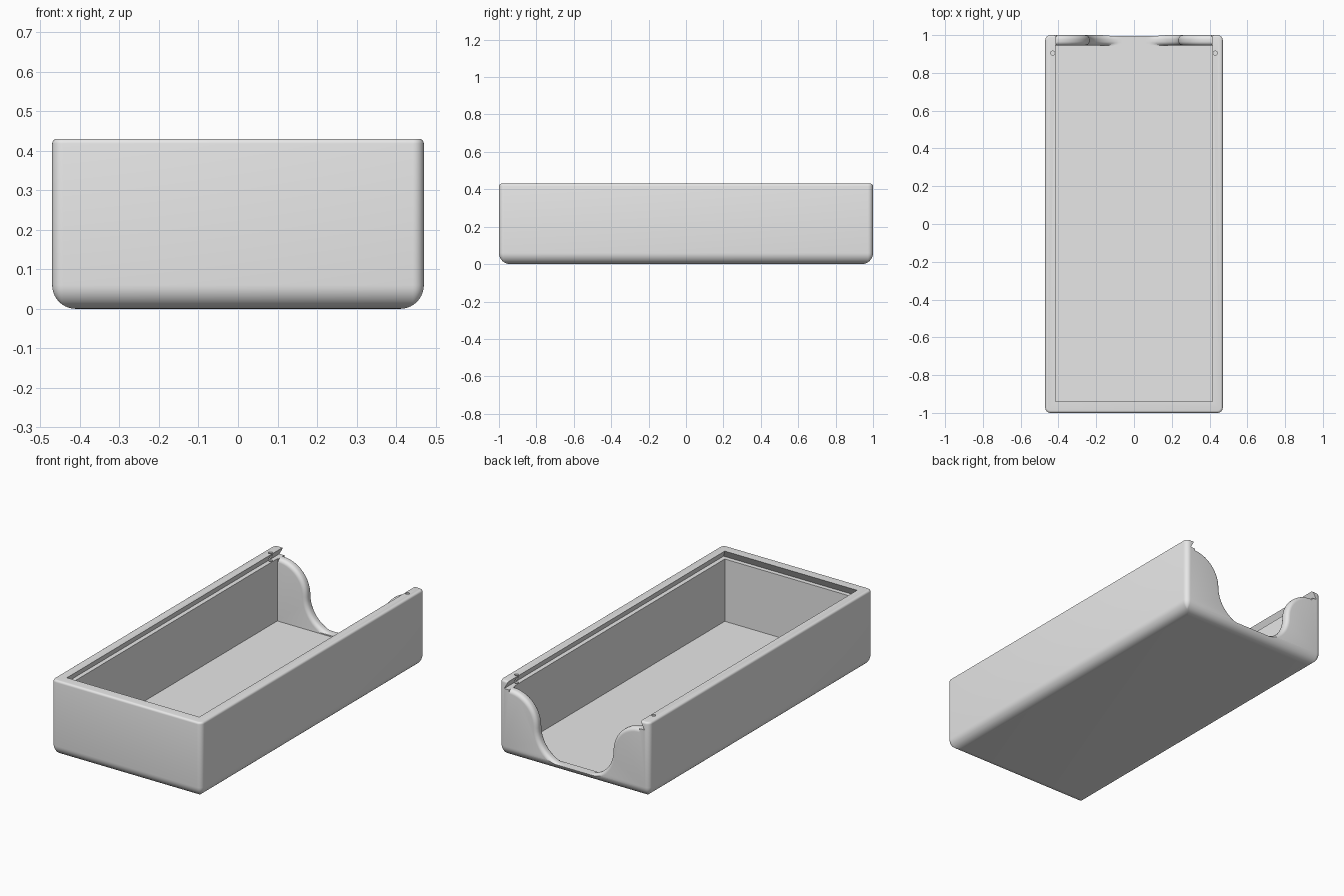
import bpy, bmesh
from math import sin, cos, pi

if "Cube" in bpy.data.objects:
    bpy.data.objects.remove(bpy.data.objects["Cube"], do_unlink=True)

HX, HY, H = 0.47, 1.0, 0.43      # outer half width, half length, height
IX, IY0, IY1 = 0.415, -0.94, 0.945   # cavity
FLOOR, LEDGE, SILL = 0.032, 0.385, 0.038
UNDERCUT = 0.025

grey = bpy.data.materials.new("light_grey")
grey.use_nodes = True
grey.diffuse_color = (0.8, 0.8, 0.8, 1)
grey.node_tree.nodes["Principled BSDF"].inputs["Base Color"].default_value = (0.8, 0.8, 0.8, 1)


def loft(name, rings):
    """Closed solid through equal-length rings of points."""
    bm = bmesh.new()
    loops = [[bm.verts.new(p) for p in ring] for ring in rings]
    n = len(loops[0])
    for a, b in zip(loops, loops[1:]):
        for i in range(n):
            j = (i + 1) % n
            bm.faces.new((a[i], a[j], b[j], b[i]))
    bm.faces.new(loops[0])
    bm.faces.new(loops[-1])
    bmesh.ops.recalc_face_normals(bm, faces=bm.faces)
    mesh = bpy.data.meshes.new(name)
    bm.to_mesh(mesh)
    bm.free()
    obj = bpy.data.objects.new(name, mesh)
    bpy.context.collection.objects.link(obj)
    return obj


def rounded_rect(inset, z, radius=0.028, steps=6):
    r = max(radius - inset, 0.004)
    pts = []
    for k, (sx, sy) in enumerate(((1, 1), (-1, 1), (-1, -1), (1, -1))):
        for i in range(steps + 1):
            a = (k + i / steps) * pi / 2
            pts.append((sx * (HX - inset - r) + r * cos(a),
                        sy * (HY - inset - r) + r * sin(a), z))
    return pts


def rect(x, y0, y1, z):
    return [(-x, y0, z), (x, y0, z), (x, y1, z), (-x, y1, z)]


# Outer body: large bottom fillet, small top fillet
def fillet(r, n):
    return [(r * (1 - sin(i / n * pi / 2)), r * (1 - cos(i / n * pi / 2))) for i in range(n + 1)]


rings = [rounded_rect(d, z) for d, z in fillet(0.06, 10)]
rings += [rounded_rect(d, H - z) for d, z in reversed(fillet(0.012, 4))]
body = loft("box_body", rings)

# Storage cavity
cutters = [loft("cavity_cutter", [rect(IX, IY0, IY1, FLOOR), rect(IX, IY0, IY1, 0.4)])]

# Dovetail lid groove, open at the back
slope = UNDERCUT / (H - LEDGE)
levels = [(LEDGE, UNDERCUT), (H + 0.03, -0.03 * slope)]
cutters.append(loft("lid_groove_cutter",
                    [rect(IX + d, IY0 - d, HY + 0.05, z) for z, d in levels]))

# Finger scoop in the back wall, with rounded lips
def scoop_ring(y, o, steps=14):
    r = (LEDGE - 0.036) / 2
    mid, top_x = LEDGE - r, 0.41
    low_x = top_x - 2 * r
    half = []
    for i in range(steps + 1):
        a = i / steps * pi / 2
        half.append((low_x + (r + o) * sin(a), max(SILL, mid - (r + o) * cos(a))))
    for i in range(1, steps + 1):
        a = i / steps * pi / 2
        half.append((top_x - (r - o) * cos(a), mid + (r - o) * sin(a)))
    half.append((top_x, LEDGE + 0.01))
    right = [(x, y, z) for x, z in half]
    left = [(-x, y, z) for x, z in reversed(half)]
    return right + left


f = 0.022
lip = [(f * (1 - cos(i / 6 * pi / 2)), f * (1 - sin(i / 6 * pi / 2))) for i in range(7)]
rings = [scoop_ring(IY1 - 0.02, f)]
rings += [scoop_ring(IY1 + d, o) for d, o in lip]
rings += [scoop_ring(HY - d, o) for d, o in reversed(lip)]
rings.append(scoop_ring(HY + 0.03, f))
cutters.append(loft("scoop_cutter", rings))

# Lid detent holes near the back
for side in (-1, 1):
    circle = [(side * 0.43 + 0.011 * cos(i * pi / 8), 0.905 + 0.011 * sin(i * pi / 8))
              for i in range(16)]
    cutters.append(loft("detent_cutter", [[(x, y, z) for x, y in circle] for z in (0.37, 0.46)]))

# Cut the body, then discard the cutters
bpy.context.view_layer.objects.active = body
for c in cutters:
    c.hide_render = True
    mod = body.modifiers.new(c.name, "BOOLEAN")
    mod.operation, mod.solver, mod.object = "DIFFERENCE", "EXACT", c
    bpy.ops.object.modifier_apply(modifier=mod.name)
    bpy.data.objects.remove(c, do_unlink=True)

body.data.materials.clear()
body.data.materials.append(grey)
for p in body.data.polygons:
    p.material_index = 0
bpy.ops.object.select_all(action="DESELECT")
body.select_set(True)
bpy.ops.object.shade_smooth_by_angle(angle=pi / 6)
